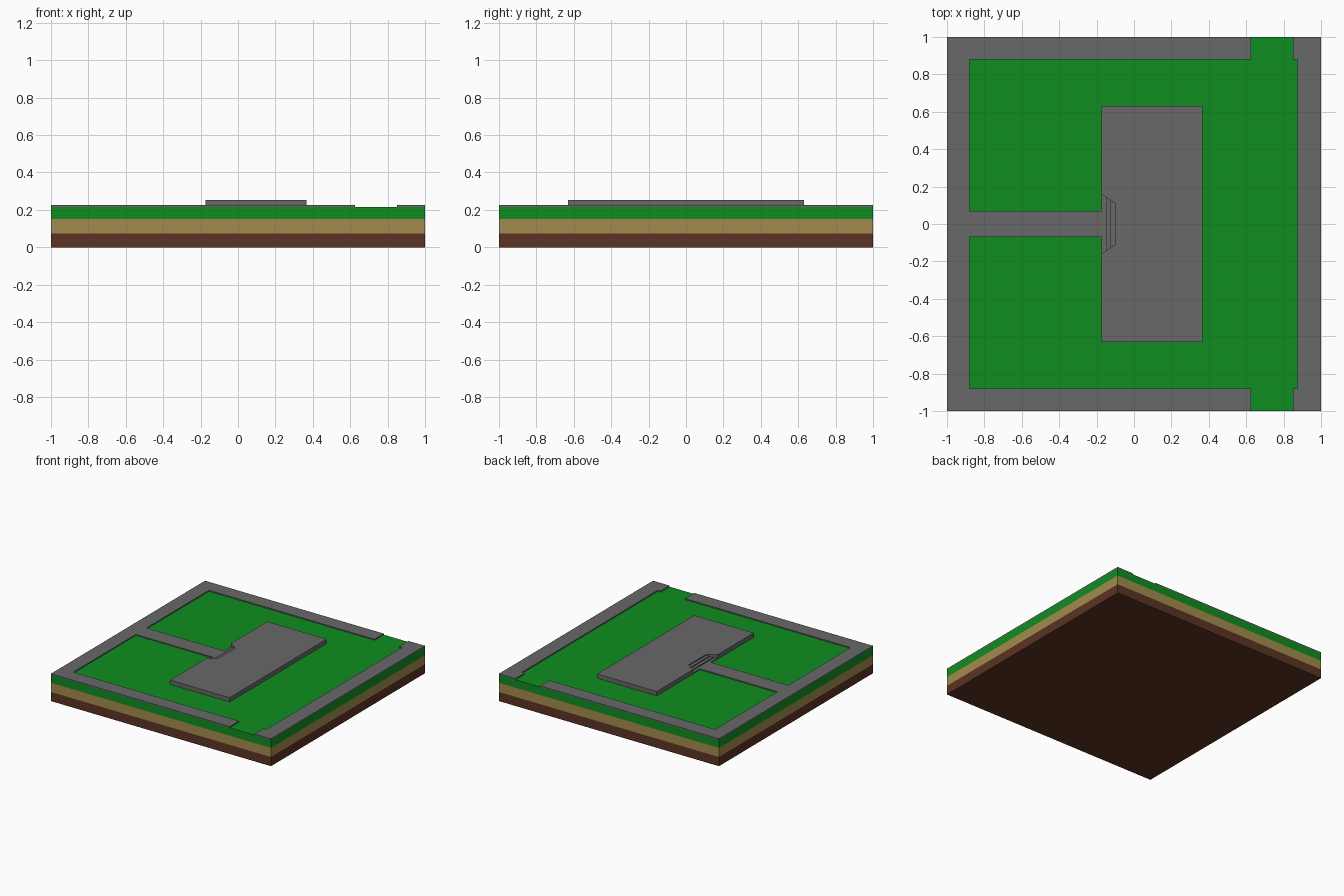
import bpy, bmesh

cube = bpy.data.objects.get("Cube")
if cube:
    bpy.data.objects.remove(cube, do_unlink=True)


def material(name, rgb):
    mat = bpy.data.materials.new(name)
    mat.use_nodes = True
    mat.diffuse_color = (*rgb, 1)
    mat.node_tree.nodes["Principled BSDF"].inputs["Base Color"].default_value = (*rgb, 1)
    return mat


brown = material("dark soil brown", (0.107, 0.033, 0.017))
tan = material("sandy tan", (0.37, 0.26, 0.075))
green = material("grass green", (0.005, 0.27, 0.015))
grey = material("paving grey", (0.14, 0.14, 0.14))


def prism(name, outline, z0, z1, mat):
    """Extrude a flat outline from z0 up to z1."""
    bm = bmesh.new()
    base = bm.faces.new([bm.verts.new((x, y, z0)) for x, y in outline])
    top = bmesh.ops.extrude_face_region(bm, geom=[base])["geom"]
    for v in top:
        if isinstance(v, bmesh.types.BMVert):
            v.co.z = z1
    bmesh.ops.recalc_face_normals(bm, faces=bm.faces[:])
    mesh = bpy.data.meshes.new(name)
    bm.to_mesh(mesh)
    bm.free()
    mesh.materials.append(mat)
    obj = bpy.data.objects.new(name, mesh)
    bpy.context.collection.objects.link(obj)
    return obj


def mirrored(half):
    """Close a half outline (y > 0) with its mirror image."""
    return half + [(x, -y) for x, y in reversed(half)]


# Ground layers
LAWN, PATH, SLAB = 0.216, 0.225, 0.252
square = mirrored([(-1, 1), (1, 1)])
prism("soil_layer", square, 0, 0.075, brown)
prism("sand_layer", square, 0.075, 0.15, tan)
prism("grass_layer", square, 0.15, LAWN, green)

# Paving: U-shaped border with the entrance path, and the opposite strip
prism("border_and_entrance_path", mirrored([
    (-1, 1), (0.625, 1), (0.625, 0.88), (-0.88, 0.88),
    (-0.88, 0.07), (-0.175, 0.07)]), LAWN, PATH, grey)
prism("side_border", mirrored([
    (1, 1), (0.85, 1), (0.85, 0.88), (0.875, 0.88)]), LAWN, PATH, grey)

# Foundation slab with a tapered recess for the stairs
FRONT, INNER, WIDE, NARROW = -0.175, -0.1, 0.16, 0.11
prism("foundation_slab", mirrored([
    (INNER, NARROW), (FRONT, WIDE), (FRONT, 0.63), (0.365, 0.63)]), LAWN, SLAB, grey)

# Stairs rising through the recess
STEPS = 3
for i in range(STEPS):
    a, b = i / STEPS, (i + 1) / STEPS
    rim = [(FRONT + (INNER - FRONT) * t, WIDE + (NARROW - WIDE) * t) for t in (a, b)]
    rise = (SLAB - LAWN) * (i + 1) / (STEPS + 1)
    prism(f"stair_step_{i + 1}", mirrored(rim), LAWN, LAWN + rise, grey)
